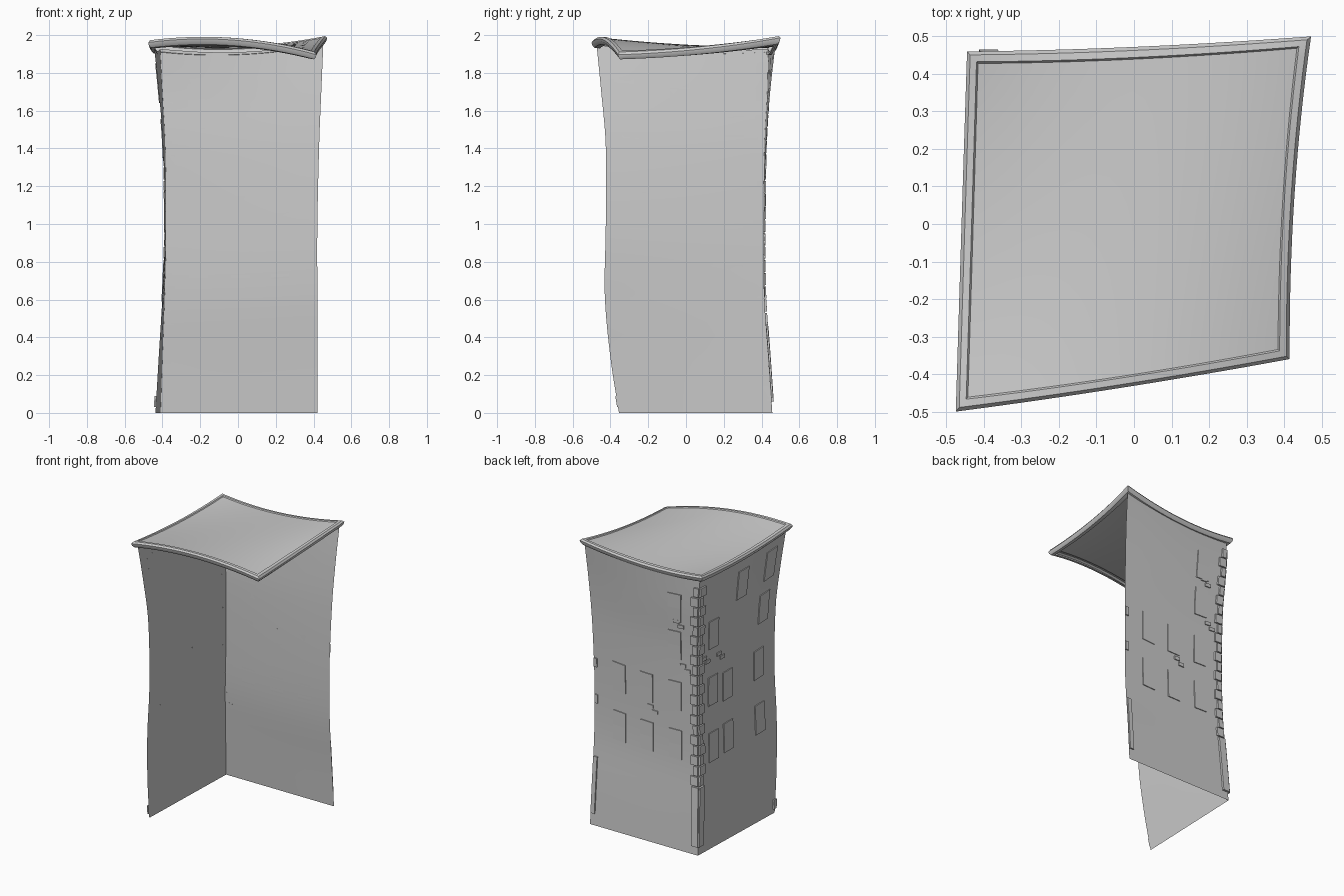
import bpy
from mathutils import Vector

if "Cube" in bpy.data.objects:
    bpy.data.objects.remove(bpy.data.objects["Cube"])


def make(name, verts, faces, smooth=True):
    me = bpy.data.meshes.new(name)
    me.from_pydata([tuple(v) for v in verts], [], faces)
    ob = bpy.data.objects.new(name, me)
    bpy.context.collection.objects.link(ob)
    bpy.context.view_layer.objects.active = ob
    ob.select_set(True)
    if smooth:
        bpy.ops.object.shade_smooth_by_angle()
    ob.select_set(False)
    return ob


# roof control net: 3 x 3 points from front to back, left to right
NET = [[Vector(p) for p in row] for row in (
    ((-.475, -.5, 1.975), (-.03, -.436, 1.988), (.415, -.36, 1.91)),
    ((-.46, -.01, 1.945), (-.015, .01, 1.955), (.428, .08, 1.94)),
    ((-.445, .46, 1.962), (0, .472, 1.94), (.472, .5, 2.0)))]


def quad(t):
    return (1 - t) * (1 - 2 * t), 4 * t * (1 - t), t * (2 * t - 1)


def roof(u, v, inset=0, dz=0):
    u = min(max(u, inset), 1 - inset)
    v = min(max(v, inset), 1 - inset)
    p = Vector((0, 0, dz))
    for a, row in zip(quad(v), NET):
        for b, q in zip(quad(u), row):
            p += a * b * q
    return p


# bowed wall edges: (z fraction, x, y)
KEYS = (0, .15, .32, .5, .73, .88, 1)
EDGE = {
    'bl': ((-.41, -.40, -.388, -.38, -.385, -.40, -.412), (.455, .435, .413, .41, .415, .43, .435)),
    'br': ((.422, .42, .42, .42, .43, .442, .452), (.457, .437, .413, .41, .425, .448, .475)),
    'fl': ((-.437, -.42, -.40, -.387, -.397, -.42, -.445), (-.355, -.40, -.43, -.425, -.425, -.45, -.473))}
TOPUV = {'bl': (0, 1), 'br': (1, 1), 'fl': (0, 0)}


def curve(vals, t):
    i = max(k for k in range(6) if KEYS[k] <= t or k == 0)
    h = KEYS[i + 1] - KEYS[i]
    s = (t - KEYS[i]) / h

    def slope(k):
        a, b = max(k - 1, 0), min(k + 1, 6)
        return (vals[b] - vals[a]) / (KEYS[b] - KEYS[a])
    return ((2*s**3 - 3*s*s + 1) * vals[i] + (s**3 - 2*s*s + s) * h * slope(i)
            + (3*s*s - 2*s**3) * vals[i + 1] + (s**3 - s*s) * h * slope(i + 1))


def wall(side, u, t):
    far = 'br' if side == 'back' else 'fl'
    pts = [Vector((curve(EDGE[k][0], t), curve(EDGE[k][1], t), 0)) for k in ('bl', far)]
    p = pts[0].lerp(pts[1], u)
    top = roof(u, 1, .03, -.03) if side == 'back' else roof(0, 1 - u, .03, -.03)
    p.z = t * top.z
    return p


# two curved walls
for side in ('back', 'left'):
    n, m = 8, 28
    vs = [wall(side, i / n, j / m) for j in range(m + 1) for i in range(n + 1)]
    fs = []
    for j in range(m):
        for i in range(n):
            a = j * (n + 1) + i
            f = (a, a + 1, a + n + 2, a + n + 1)
            fs.append(f[::-1] if side == 'back' else f)
    make(side + '_wall', vs, fs)

# sagging roof sheet
n = 16
vs = [roof(i / n, j / n, .035, -.006) for j in range(n + 1) for i in range(n + 1)]
make('roof_sheet', vs, [(a, a + 1, a + n + 2, a + n + 1)
                        for j in range(n) for i in range(n) for a in (j * (n + 1) + i,)])

# rounded cornice round the roof edge
ring = ([(i / n, 0) for i in range(n)] + [(1, i / n) for i in range(n)]
        + [(1 - i / n, 1) for i in range(n)] + [(0, 1 - i / n) for i in range(n)])
prof = ((.04, -.045), (.014, -.042), (.003, -.028), (0, -.014), (.01, -.002), (.03, 0), (.038, -.01))
vs = [roof(u, v, ins, dz) for ins, dz in prof for u, v in ring]
c = len(ring)
fs = [(k * c + (i + 1) % c, k * c + i, (k + 1) * c + i, (k + 1) * c + (i + 1) % c)
      for k in range(len(prof) - 1) for i in range(c)]
make('cornice', vs, [f[::-1] for f in fs])


def panels(name, items):
    """Thin raised blocks following a wall: side, along, z, width, height, depth."""
    vs, fs = [], []
    for side, pos, z, w, h, d in items:
        u = (pos + .39) / .82 if side == 'back' else (.42 - pos) / .84
        du, dt = w / 2 / .83, h / 2 / 1.93
        t = z / 1.93
        rows = max(1, round(h / .1))
        out = Vector((0, d, 0)) if side == 'back' else Vector((-d, 0, 0))
        b = len(vs)
        for k in range(rows + 1):
            tt = t - dt + 2 * dt * k / rows
            l, r = wall(side, u - du, tt), wall(side, u + du, tt)
            vs += [l, r, r + out, l + out]
        for k in range(rows):
            q = b + 4 * k
            fs += [(q + e, q + (e + 1) % 4, q + 4 + (e + 1) % 4, q + 4 + e) for e in range(4)]
        q = b + 4 * rows
        fs += [(b + 3, b + 2, b + 1, b), (q, q + 1, q + 2, q + 3)]
        if side == 'back':
            fs = fs[:-(4 * rows + 2)] + [f[::-1] for f in fs[-(4 * rows + 2):]]
    make(name, vs, fs, False)


# windows
win = [('back', x, z, .10, .2, .006) for x in (-.21, .015, .23) for z in (.72, 1.06)]
win += [('back', -.21, z, .10, .2, .006) for z in (1.42, 1.69)]
win += [('left', y, z, .10, .2, .006) for y, z in (
    (.26, .69), (.26, 1.08), (.26, 1.48), (.10, .70), (.10, 1.06), (-.24, .69), (-.24, 1.07),
    (-.28, 1.45), (-.30, 1.74), (-.02, 1.73))]
panels('windows', win)

# corner stones, alternating long and short, over a tall base stone
stones = [('back', -.37, .26, .05, .4, .014), ('left', .40, .26, .05, .4, .014)]
for k in range(20):
    z = .5 + .07 * k
    a, b = ((.055, .035), (.035, .055))[k % 2]
    stones += [('back', -.39 + a / 2, z, a, .062, .012), ('left', .42 - b / 2, z, b, .062, .012)]
stones += [('back', .41, .27, .03, .38, .01), ('back', .415, .85, .025, .06, .008),
           ('back', .415, 1.1, .025, .06, .008), ('left', -.41, .06, .03, .06, .01)]
panels('corner_stones', stones)

# loose bricks showing through the plaster
panels('bricks', [(s, p + dx, z + dz, .045, .024, .007)
                  for s, p, z in (('back', -.05, .9), ('back', -.26, 1.56), ('back', -.31, 1.25),
                                  ('left', .16, 1.28), ('left', .32, 1.3))
                  for dx, dz in ((0, 0), (.035, .033))])
